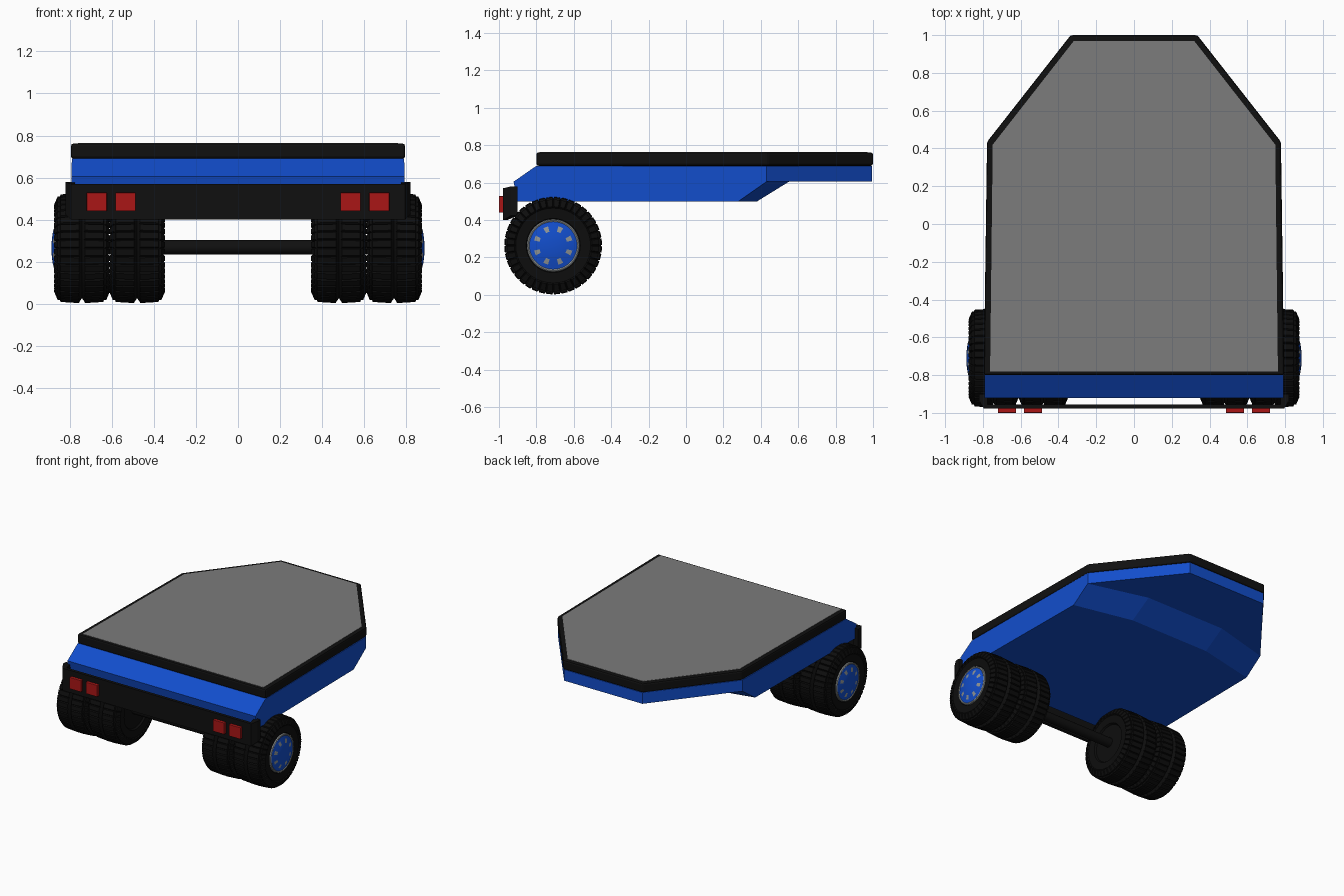
import bpy, bmesh, math

cube = bpy.data.objects.get("Cube")
if cube:
    bpy.data.objects.remove(cube, do_unlink=True)


def material(name, r, g, b):
    m = bpy.data.materials.new(name)
    m.use_nodes = True
    m.diffuse_color = (r, g, b, 1)
    bsdf = next(n for n in m.node_tree.nodes if n.type == 'BSDF_PRINCIPLED')
    bsdf.inputs["Base Color"].default_value = (r, g, b, 1)
    bsdf.inputs["Roughness"].default_value = 0.7
    return m


BLUE = material("body blue", 0.006, 0.075, 0.6)
BLACK = material("trim black", 0.005, 0.005, 0.005)
RUBBER = material("tyre rubber", 0.004, 0.004, 0.004)
GREY = material("deck grey", 0.2, 0.2, 0.2)
RED = material("light red", 0.4, 0.008, 0.008)
STEEL = material("wheel steel", 0.28, 0.3, 0.3)


def finish(bm, name, mats, smooth=False, bevel=0):
    bmesh.ops.remove_doubles(bm, verts=bm.verts, dist=0.0001)
    bmesh.ops.recalc_face_normals(bm, faces=bm.faces)
    mesh = bpy.data.meshes.new(name)
    bm.to_mesh(mesh)
    bm.free()
    for m in mats:
        mesh.materials.append(m)
    obj = bpy.data.objects.new(name, mesh)
    bpy.context.collection.objects.link(obj)
    if bevel:
        mod = obj.modifiers.new("rounded edges", 'BEVEL')
        mod.width, mod.segments = bevel, 2
    if smooth:
        bpy.ops.object.select_all(action='DESELECT')
        obj.select_set(True)
        bpy.context.view_layer.objects.active = obj
        bpy.ops.object.shade_smooth_by_angle(angle=math.radians(35))
    return obj


def prism(outline, z0, z1):
    """Extrude a plan outline from z0 up to z1."""
    bm = bmesh.new()
    base = bm.faces.new([bm.verts.new((x, y, z0)) for x, y in outline])
    top = bmesh.ops.extrude_face_region(bm, geom=[base])
    for v in top["geom"]:
        if isinstance(v, bmesh.types.BMVert):
            v.co.z = z1
    return bm


def mirrored(half):
    """Close a half outline by mirroring it across x."""
    return half + [(-x, y) for x, y in reversed(half)]


def revolve(profile, steps, side=1, rule=None):
    """Spin (x, radius) points round the x axis."""
    bm = bmesh.new()
    rings = []
    for x, r in profile:
        rings.append([bm.verts.new((side * x, r * math.sin(math.tau * i / steps),
                                    r * math.cos(math.tau * i / steps)))
                      for i in range(steps)])
    for j in range(len(rings) - 1):
        a, b = rings[j], rings[j + 1]
        for i in range(steps):
            k = (i + 1) % steps
            f = bm.faces.new((a[i], a[k], b[k], b[i]))
            if rule:
                f.material_index = rule(j, i)
    bmesh.ops.remove_doubles(bm, verts=bm.verts, dist=0.0001)
    bmesh.ops.recalc_face_normals(bm, faces=bm.faces)
    return bm


# Body: side profiles lofted across the width, with a raised nose
edge = [(-.8, .69), (-.922, .605), (-.9, .5), (.28, .5), (.43, .605), (.43, .605), (.43, .69)]
core = [(-.8, .69), (-.922, .605), (-.9, .5), (.38, .5), (.55, .605), (.995, .605), (.995, .69)]


def half_width(y):
    return 0.782 - 0.011 * y


bm = bmesh.new()
stations = []
for side, section in ((-1, edge), (-1, core), (1, core), (1, edge)):
    stations.append([bm.verts.new((side * (half_width(y) if section is edge else 0.33), y, z))
                     for y, z in section])
for a, b in zip(stations, stations[1:]):
    for i in range(len(a)):
        k = (i + 1) % len(a)
        bm.faces.new((a[i], a[k], b[k], b[i]))
for cap in (stations[0], stations[-1]):
    bm.faces.new(cap)
finish(bm, "body", [BLUE])

# Deck slab and its grey top panel
deck = mirrored([(.795, -.8), (.778, .435), (.335, 1.0)])
finish(prism(deck, .69, .762), "deck_border", [BLACK], bevel=.012)
panel = mirrored([(.762, -.782), (.748, .42), (.318, .97)])
finish(prism(panel, .758, .764), "deck_panel", [GREY])

# Bumper: thin plate with ends wrapping back to the body
front = [(.775, -.955), (.775, -.9), (.82, -.9), (.82, -.935), (.795, -.978)]
bm = prism(mirrored(front), .4, .57)
for v in bm.verts:
    if v.co.y > -.94:
        v.co.z += .025 if v.co.z < .5 else .01
finish(bm, "bumper", [BLACK])

# Paired lights on each end of the bumper
for side, word in ((1, "left"), (-1, "right")):
    for cx, place in ((.535, "inner"), (.672, "outer")):
        x0, x1 = side * cx - .048, side * cx + .048
        box = [(x0, -1), (x1, -1), (x1, -.97), (x0, -.97)]
        finish(prism(box, .44, .528), f"{word}_{place}_light", [RED], bevel=.003)

# Wheels: tyre halves mirrored about the centre groove
AXLE_Y, AXLE_Z = -.71, .264
half = [(.108, 0), (.108, .137), (.12, .145), (.125, .2), (.105, .246), (.01, .252)]
tyre = half + [(0, .238)] + [(-x, r) for x, r in reversed(half)]


def add_tyre(name, x):
    bm = revolve(tyre, 40)
    # Tread blocks raised from the outer bands
    blocks = [f for f in bm.faces
              if abs(f.calc_center_median().x) > .02
              and math.hypot(*f.calc_center_median().yz) > .21]
    bmesh.ops.inset_individual(bm, faces=blocks, thickness=.006, depth=.01)
    finish(bm, name, [RUBBER], smooth=True).location = (x, AXLE_Y, AXLE_Z)


def slots(ring, step):
    """Eight steel slots in the second band of the hub."""
    return 1 if ring == 1 and step % 6 in (2, 3) else 0


dome = [(.868, .128), (.873, .106), (.881, .076), (.886, .04), (.888, 0)]
rim = [(.85, .142), (.869, .14), (.872, .134), (.868, .127)]
for side, word in ((1, "left"), (-1, "right")):
    add_tyre(f"{word}_outer_tyre", side * .7425)
    add_tyre(f"{word}_inner_tyre", side * .48)
    hub = finish(revolve(dome, 48, side, slots), f"{word}_hub", [BLUE, STEEL], smooth=True)
    ring = finish(revolve(rim, 48, side), f"{word}_rim", [STEEL], smooth=True)
    # The hub and rim are open shells, so face them outward
    for obj in (hub, ring):
        obj.location = (0, AXLE_Y, AXLE_Z)
        if sum(p.normal.x * side for p in obj.data.polygons) < 0:
            obj.data.flip_normals()

# Axle joining both wheel pairs
axle = finish(revolve([(-.7, 0), (-.7, .035), (.7, .035), (.7, 0)], 24), "axle", [BLACK], smooth=True)
axle.location = (0, AXLE_Y, AXLE_Z + .004)
